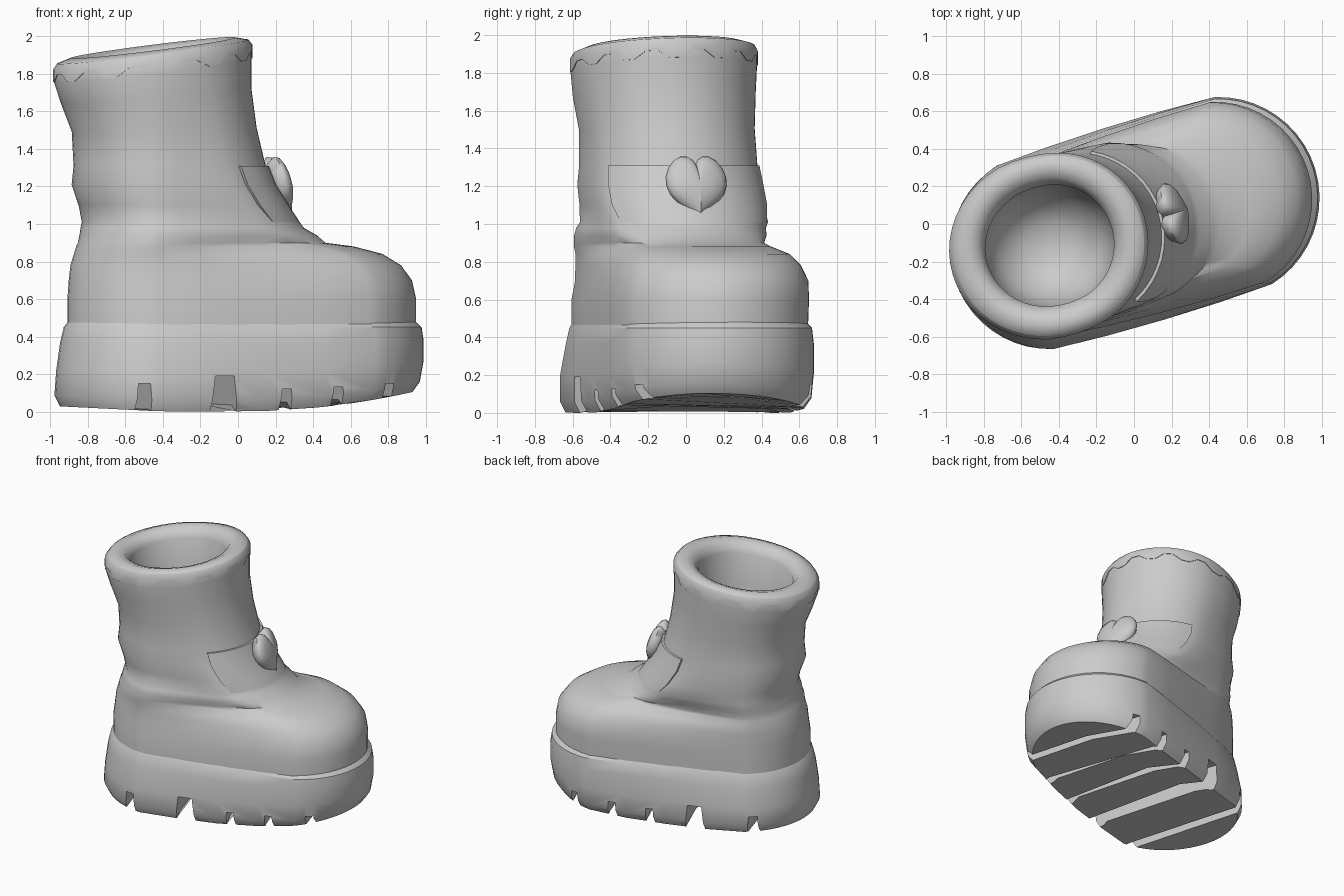
import bpy, bmesh, math
from mathutils import Matrix, Vector

if "Cube" in bpy.data.objects:
    bpy.data.objects.remove(bpy.data.objects["Cube"])

YAW = Matrix.Rotation(math.radians(17), 4, "Z")   # the toe points slightly to one side
HEEL = -0.47                                      # heel and shaft centre along the foot
SEGS = 48

grey = bpy.data.materials.new("boot_grey")
grey.use_nodes = True
grey.diffuse_color = (0.6, 0.6, 0.6, 1)
grey.node_tree.nodes["Principled BSDF"].inputs["Base Color"].default_value = (0.6, 0.6, 0.6, 1)


def smooth(obj, angle):
    bpy.ops.object.select_all(action="DESELECT")
    bpy.context.view_layer.objects.active = obj
    obj.select_set(True)
    bpy.ops.object.shade_smooth_by_angle(angle=math.radians(angle))


def finish(name, bm, angle=40):
    bmesh.ops.recalc_face_normals(bm, faces=bm.faces)
    mesh = bpy.data.meshes.new(name)
    bm.to_mesh(mesh)
    bm.free()
    mesh.materials.append(grey)
    obj = bpy.data.objects.new(name, mesh)
    bpy.context.collection.objects.link(obj)
    smooth(obj, angle)
    return obj


def outline_point(ring, a, grow=0.0):
    """Point on a foot-shaped ring: (z, back, front, heel width, toe width, tilt, side shift)."""
    z, back, front, wide_heel, wide_toe, tilt, shift = ring
    toe = max(HEEL, front - wide_toe)
    w = min(1, max(0, 0.5 + 2 * math.cos(a)))
    length = front - toe if math.cos(a) > 0 else HEEL - back
    width = wide_heel + (wide_toe - wide_heel) * w
    u = HEEL + (toe - HEEL) * w + (length + grow) * math.cos(a)
    v = shift + (width + grow) * math.sin(a)
    return YAW @ Vector((u, v, z + tilt * (u - HEEL)))


def loft(bm, rows, closed=True):
    loops = [[bm.verts.new(p) for p in row] for row in rows]
    n = len(loops[0])
    for low, high in zip(loops, loops[1:]):
        for i in range(n if closed else n - 1):
            j = (i + 1) % n
            bm.faces.new((low[i], low[j], high[j], high[i]))
    return loops


def cap(bm, loops):
    bm.faces.new(loops[-1])
    bm.faces.new(loops[0][::-1])


def full_ring(ring):
    return [outline_point(ring, math.tau * i / SEGS) for i in range(SEGS)]


# Foot and shaft, over the rim and down into the opening
foot = [
    (0.40, -0.93, 0.97, 0.47, 0.51, 0, 0),
    (0.60, -0.93, 0.97, 0.47, 0.52, 0, 0),
    (0.70, -0.92, 0.95, 0.46, 0.51, 0, 0.01),
    (0.78, -0.91, 0.89, 0.46, 0.48, 0, 0.01),
    (0.84, -0.89, 0.79, 0.46, 0.44, 0, 0.01),
    (0.88, -0.88, 0.63, 0.46, 0.38, 0, 0),
    (0.90, -0.87, 0.47, 0.46, 0.39, 0, 0),
    (0.94, -0.86, 0.42, 0.46, 0.43, 0, 0),
    (0.98, -0.85, 0.35, 0.46, 0.44, 0, 0.01),
]
shaft = [
    (1.01, -0.84, 0.33, 0.45, 0.45, 0, 0.02),
    (1.10, -0.86, 0.25, 0.45, 0.46, 0, 0.02),
    (1.21, -0.90, 0.18, 0.46, 0.46, 0, 0.02),
    (1.31, -0.89, 0.14, 0.45, 0.45, 0, 0.02),
    (1.50, -0.90, 0.09, 0.45, 0.45, 0.02, 0.02),
    (1.68, -0.96, 0.06, 0.48, 0.47, 0.08, 0.02),
]
rim = [
    (1.82, -1.00, 0.06, 0.49, 0.48, 0.12, 0.02),
    (1.89, -1.00, 0.06, 0.49, 0.48, 0.13, 0.02),
    (1.92, -0.98, 0.04, 0.475, 0.47, 0.13, 0.02),
    (1.94, -0.91, -0.03, 0.42, 0.42, 0.13, 0.02),
    (1.92, -0.85, -0.09, 0.36, 0.36, 0.13, 0.02),
    (1.86, -0.81, -0.12, 0.32, 0.32, 0.13, 0.02),
    (1.60, -0.81, -0.12, 0.32, 0.32, 0.10, 0.02),
    (1.38, -0.74, -0.19, 0.26, 0.26, 0.05, 0.02),
    (1.26, -0.59, -0.35, 0.12, 0.12, 0, 0.02),
]
bm = bmesh.new()
cap(bm, loft(bm, [full_ring(r) for r in foot + shaft + rim]))
finish("boot_upper", bm, 60)

# Fleece cuff with a scalloped lower edge
bm = bmesh.new()
rows = []
for ring, grow, lift in ((rim[0], -0.006, 1), (rim[0], 0.004, 1), (rim[1], 0.004, 0), (rim[2], 0.002, 0)):
    row = [outline_point(ring, math.tau * i / SEGS, grow) for i in range(SEGS)]
    for i, p in enumerate(row):
        p.z += lift * (0.04 if i % 4 in (0, 1) else 0)
    rows.append(row)
loft(bm, rows)
finish("fleece_cuff", bm, 60)

# Ankle strap wrapping the front of the shaft
bm = bmesh.new()
angles = [math.radians(-64 + 8 * i) for i in range(17)]
strap = [(shaft[3], -0.005), (shaft[3], 0.016), (shaft[2], 0.018), (shaft[1], 0.018), (shaft[0], 0.0)]
loops = loft(bm, [[outline_point(r, a, g) for a in angles] for r, g in strap], closed=False)
for side in (0, -1):
    inner = [bm.verts.new(outline_point(r, angles[side], -0.01)) for r, g in strap]
    for k in range(len(strap) - 1):
        bm.faces.new((loops[k][side], loops[k + 1][side], inner[k + 1], inner[k]))
finish("ankle_strap", bm)

# Chunky sole, flared at the bottom and curling up at the toe
sole_rings = [
    (0.00, -0.97, 0.95, 0.50, 0.49, 0, 0),
    (0.06, -1.00, 0.99, 0.53, 0.53, 0, 0),
    (0.20, -0.99, 1.01, 0.53, 0.54, 0, 0),
    (0.36, -0.97, 1.01, 0.50, 0.54, 0, 0),
    (0.45, -0.95, 1.00, 0.48, 0.53, 0, 0),
    (0.50, -0.91, 0.95, 0.45, 0.48, 0, 0),
]
bm = bmesh.new()
rows = [full_ring(r) for r in sole_rings]
for row in rows:
    for p in row:
        fade = max(0, 1 - p.z / 0.45)
        p.z += fade * (0.12 * max(0, p.x) ** 2 + 0.05 * max(0, -p.x - 0.4))
cap(bm, loft(bm, rows))
sole = finish("sole", bm)

# Tread grooves across the sole, tapered like wedges: position, half width, height
bm = bmesh.new()
for u, half, top in ((-0.67, 0.04, 0.15), (-0.235, 0.07, 0.19), (0.11, 0.035, 0.12),
                     (0.40, 0.035, 0.13), (0.70, 0.035, 0.15)):
    for v in bmesh.ops.create_cube(bm, size=1)["verts"]:
        taper = 0.75 if v.co.z > 0 else 1.2
        z = top if v.co.z > 0 else -0.1
        v.co = YAW @ Vector((u + 2 * v.co.x * half * taper, v.co.y * 1.6, z))
cutter = finish("groove_cutter", bm)
cutter.hide_render = True
cut = sole.modifiers.new("grooves", "BOOLEAN")
cut.operation = "DIFFERENCE"
cut.solver = "EXACT"
cut.object = cutter
bpy.context.view_layer.objects.active = sole
bpy.ops.object.modifier_apply(modifier="grooves")
bpy.data.objects.remove(cutter)
smooth(sole, 35)

# Puffy heart on the front of the strap
bm = bmesh.new()
rows = []
for scale, out in ((0.8, -0.05), (1.0, 0.0), (0.94, 0.025), (0.75, 0.045), (0.45, 0.06), (0.12, 0.065)):
    row = []
    for i in range(32):
        t = math.tau * (i + 0.5) / 32
        y = math.sin(t) ** 3
        z = (13 * math.cos(t) - 2.5 * math.cos(2 * t) - 2 * math.cos(3 * t) - math.cos(4 * t)) / 16
        row.append(Vector((out, 0.17 * y * scale, 0.22 * (z + 0.09) * scale)))
    rows.append(row)
cap(bm, loft(bm, rows))
lean = Matrix.Rotation(math.radians(-14), 4, "Y")
bm.transform(Matrix.Translation((0.215, 0.057, 1.185)) @ YAW @ lean)
finish("heart_charm", bm, 60)
